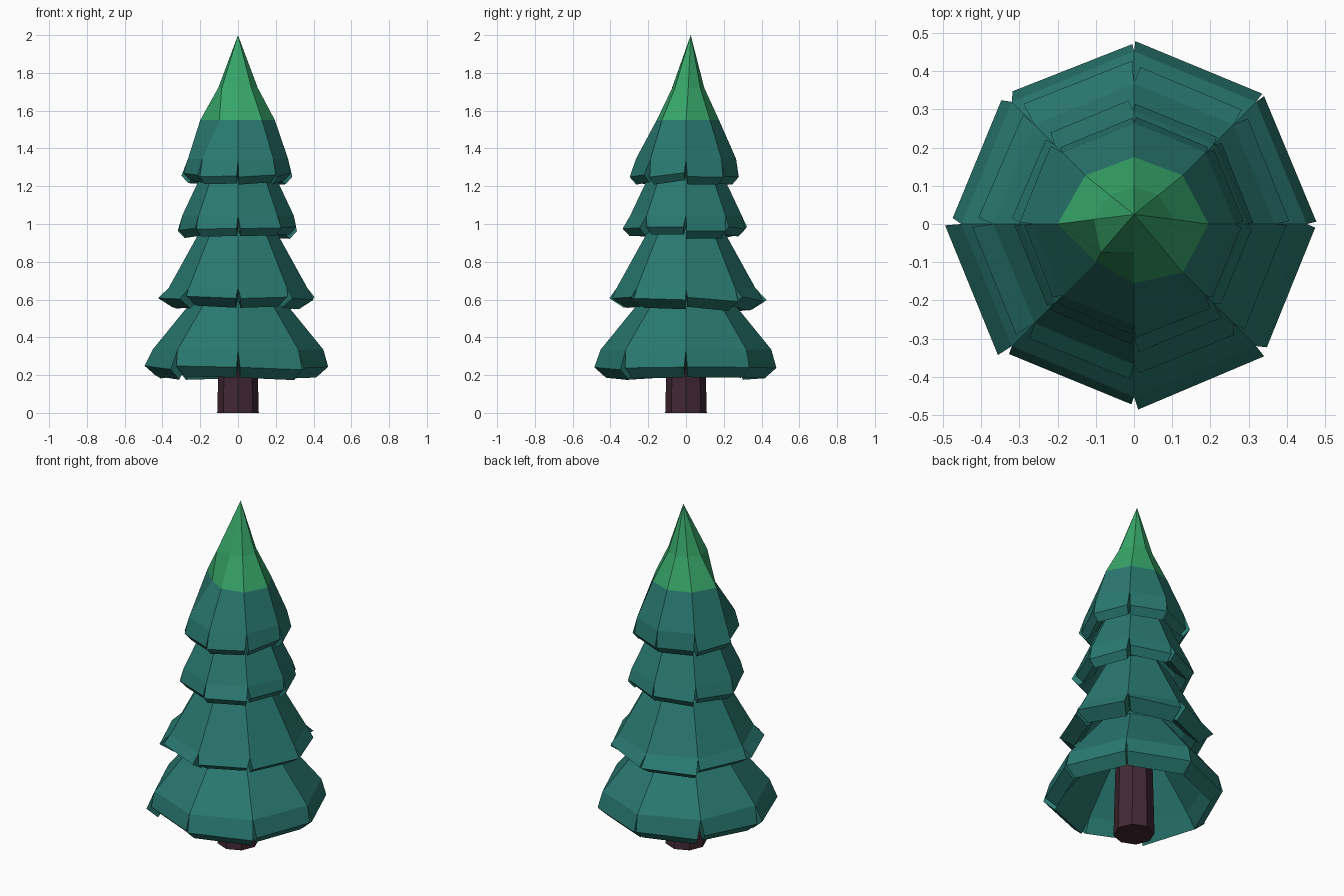
import bpy, bmesh, math, random
from mathutils import Vector

if "Cube" in bpy.data.objects:
    bpy.data.objects.remove(bpy.data.objects["Cube"])

random.seed(7)
N = 8


def material(name, rgb):
    m = bpy.data.materials.new(name)
    m.diffuse_color = (*rgb, 1)
    m.use_nodes = True
    m.node_tree.nodes["Principled BSDF"].inputs["Base Color"].default_value = m.diffuse_color
    return m


TEAL = material("needle teal", (0.022, 0.19, 0.163))
GREEN = material("tip green", (0.038, 0.38, 0.14))
BARK = material("dark bark", (0.054, 0.021, 0.033))


def polar(r, deg, z, y0=0.0):
    a = math.radians(deg)
    return Vector((r * math.cos(a), r * math.sin(a) + y0, z))


def finish(bm, name, mats):
    bmesh.ops.recalc_face_normals(bm, faces=bm.faces)
    me = bpy.data.meshes.new(name)
    bm.to_mesh(me)
    bm.free()
    for m in mats:
        me.materials.append(m)
    ob = bpy.data.objects.new(name, me)
    bpy.context.collection.objects.link(ob)
    return ob


def ring(bm, r, z, y0=0.0):
    radii = r if isinstance(r, list) else [r] * N
    return [bm.verts.new(polar(radii[i], i * 45, z, y0)) for i in range(N)]


def bridge(bm, a, b):
    return [bm.faces.new((a[i], a[(i + 1) % N], b[(i + 1) % N], b[i])) for i in range(N)]


def tier(name, top, bend, lip, under, inner, core, jitter, crown=False):
    """Skirt of eight panels; the panel hems are split by notches at the corners."""
    bm = bmesh.new()
    A, B = ring(bm, *top), ring(bm, *bend)
    E, F = ring(bm, *inner), ring(bm, *core)
    bridge(bm, A, B)
    bridge(bm, E, F)
    bm.faces.new(F)
    for i in range(N):
        j = (i + 1) % N
        dr = random.uniform(-jitter, jitter)
        ends = []
        for deg, side in ((i * 45, 1), (i * 45 + 45, -1)):
            off = side * random.uniform(0.3, 3.0)
            dz = random.uniform(-jitter, jitter)
            ends.append([bm.verts.new(polar(r + dr, deg + off, z + dz))
                         for r, z in (lip, under)])
        (c0, d0), (c1, d1) = ends
        bm.faces.new((B[i], B[j], c1, c0))
        bm.faces.new((c0, c1, d1, d0))
        bm.faces.new((d0, d1, E[j], E[i]))
        for b, c, d, e in ((B[i], c0, d0, E[i]), (B[j], c1, d1, E[j])):
            bm.faces.new((b, c, d))
            bm.faces.new((b, d, e))
    if crown:
        # pointed crown with one bulging corner, green above the colour line
        mid = ring(bm, [0.105, 0.09, 0.085, 0.09, 0.105, 0.122, 0.085, 0.10], 1.72, 0.012)
        tip = bm.verts.new((0, 0.025, 2.0))
        green = bridge(bm, A, mid)
        green += [bm.faces.new((mid[i], mid[(i + 1) % N], tip)) for i in range(N)]
        for f in green:
            f.material_index = 1
    else:
        bm.faces.new(A)
    return finish(bm, name, [TEAL, GREEN] if crown else [TEAL])


# Trunk
bm = bmesh.new()
low, high = ring(bm, 0.11, 0), ring(bm, 0.095, 0.6)
bridge(bm, low, high)
bm.faces.new(low)
bm.faces.new(high)
finish(bm, "trunk", [BARK])

# Branch tiers, each pair is (radius, height)
tier("bottom_tier", (0.22, 0.62), (0.452, 0.335), (0.482, 0.24), (0.42, 0.185),
     (0.37, 0.27), (0.17, 0.52), 0.013)
tier("lower_middle_tier", (0.18, 1.00), (0.368, 0.66), (0.408, 0.60), (0.33, 0.55),
     (0.27, 0.61), (0.15, 0.85), 0.02)
tier("upper_middle_tier", (0.175, 1.30), (0.295, 1.045), (0.322, 0.975), (0.285, 0.935),
     (0.22, 0.98), (0.12, 1.15), 0.015)
tier("top_tier", ([0.195, 0.18, 0.175, 0.18, 0.20, 0.14, 0.155, 0.18], 1.55),
     (0.265, 1.345), (0.29, 1.26), (0.255, 1.22), (0.20, 1.26), (0.10, 1.42),
     0.012, crown=True)
